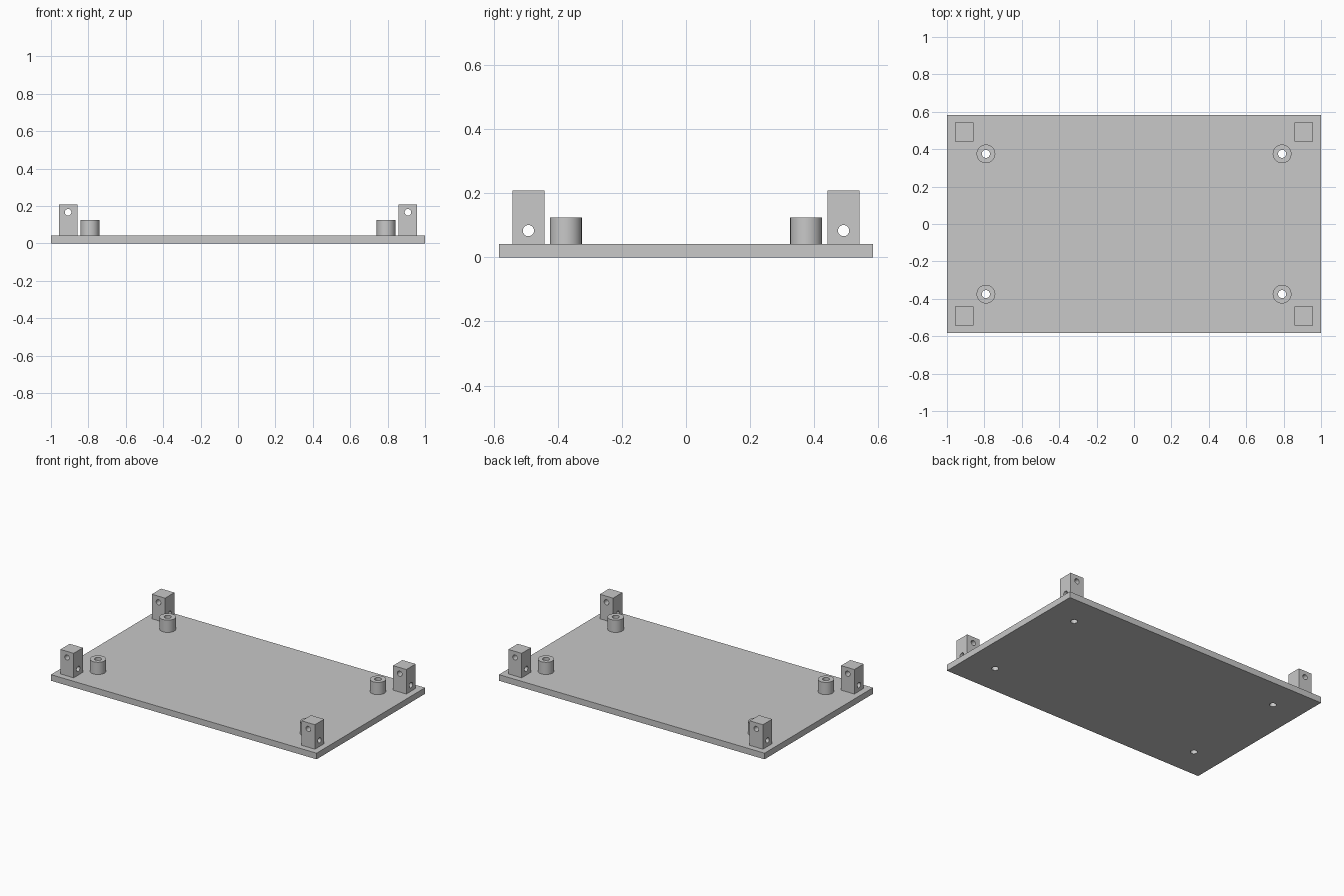
import bpy, bmesh, math
from mathutils import Matrix, Vector

cube = bpy.data.objects.get("Cube")
if cube:
    bpy.data.objects.remove(cube, do_unlink=True)

U = 2 / 240                      # one design unit: the plate is 240 long
PLATE = Vector((240, 140, 5)) * U
POST = Vector((12, 12, 20)) * U
POST_X, POST_Y = 109 * U, 59 * U
BOSS_X, BOSS_Y = 95 * U, 45 * U
BOSS_R, BOSS_H, BORE_R = 6 * U, 10 * U, 2.6 * U
PIN_R = 2.1 * U
CORNERS = [("front_right", -1, -1), ("front_left", 1, -1),
           ("back_right", -1, 1), ("back_left", 1, 1)]

grey = bpy.data.materials.new("plain_grey")
grey.use_nodes = True
colour = (0.58, 0.58, 0.58, 1)
grey.diffuse_color = colour
grey.node_tree.nodes["Principled BSDF"].inputs["Base Color"].default_value = colour


def add_box(bm, size, centre):
    bmesh.ops.create_cube(bm, size=1,
                          matrix=Matrix.Translation(centre) @ Matrix.Diagonal((*size, 1)))


def add_rod(bm, radius, length, centre, axis="Z"):
    turn = {"X": Matrix.Rotation(math.pi / 2, 4, "Y"),
            "Y": Matrix.Rotation(math.pi / 2, 4, "X"),
            "Z": Matrix.Identity(4)}[axis]
    bmesh.ops.create_cone(bm, cap_ends=True, segments=48, radius1=radius, radius2=radius,
                          depth=length, matrix=Matrix.Translation(centre) @ turn)


def make_object(name, bm):
    mesh = bpy.data.meshes.new(name)
    bm.to_mesh(mesh)
    bm.free()
    mesh.materials.append(grey)
    obj = bpy.data.objects.new(name, mesh)
    bpy.context.collection.objects.link(obj)
    return obj


def drill(obj, cutter_bm):
    """Subtract the cutter, keep the result as plain mesh, smooth the round walls."""
    cutter = make_object("hole_cutter", cutter_bm)
    cutter.hide_render = True
    mod = obj.modifiers.new("holes", "BOOLEAN")
    mod.operation, mod.solver, mod.object = "DIFFERENCE", "EXACT", cutter
    graph = bpy.context.evaluated_depsgraph_get()
    mesh = bpy.data.meshes.new_from_object(obj.evaluated_get(graph))
    obj.modifiers.clear()
    obj.data = mesh
    bpy.data.objects.remove(cutter, do_unlink=True)
    bpy.ops.object.select_all(action="DESELECT")
    obj.select_set(True)
    bpy.context.view_layer.objects.active = obj
    bpy.ops.object.shade_smooth_by_angle(angle=math.radians(30))


# Base plate with a through hole under each standoff
body, holes = bmesh.new(), bmesh.new()
add_box(body, PLATE, (0, 0, PLATE.z / 2))
for _, sx, sy in CORNERS:
    add_rod(holes, BORE_R, 4 * PLATE.z, (sx * BOSS_X, sy * BOSS_Y, 0))
drill(make_object("base_plate", body), holes)

for corner, sx, sy in CORNERS:
    # Square corner post: low hole across the width, high hole front to back
    x, y = sx * POST_X, sy * POST_Y
    body, holes = bmesh.new(), bmesh.new()
    add_box(body, POST, (x, y, PLATE.z + POST.z / 2))
    add_rod(holes, PIN_R, 2 * POST.x, (x, y, PLATE.z + POST.z / 4), "X")
    add_rod(holes, PIN_R, 2 * POST.y, (x, y, PLATE.z + POST.z * 3 / 4), "Y")
    drill(make_object("corner_post_" + corner, body), holes)

    # Round standoff with a bore
    centre = (sx * BOSS_X, sy * BOSS_Y, PLATE.z + BOSS_H / 2)
    body, holes = bmesh.new(), bmesh.new()
    add_rod(body, BOSS_R, BOSS_H, centre)
    add_rod(holes, BORE_R, 2 * BOSS_H, centre)
    drill(make_object("standoff_" + corner, body), holes)
